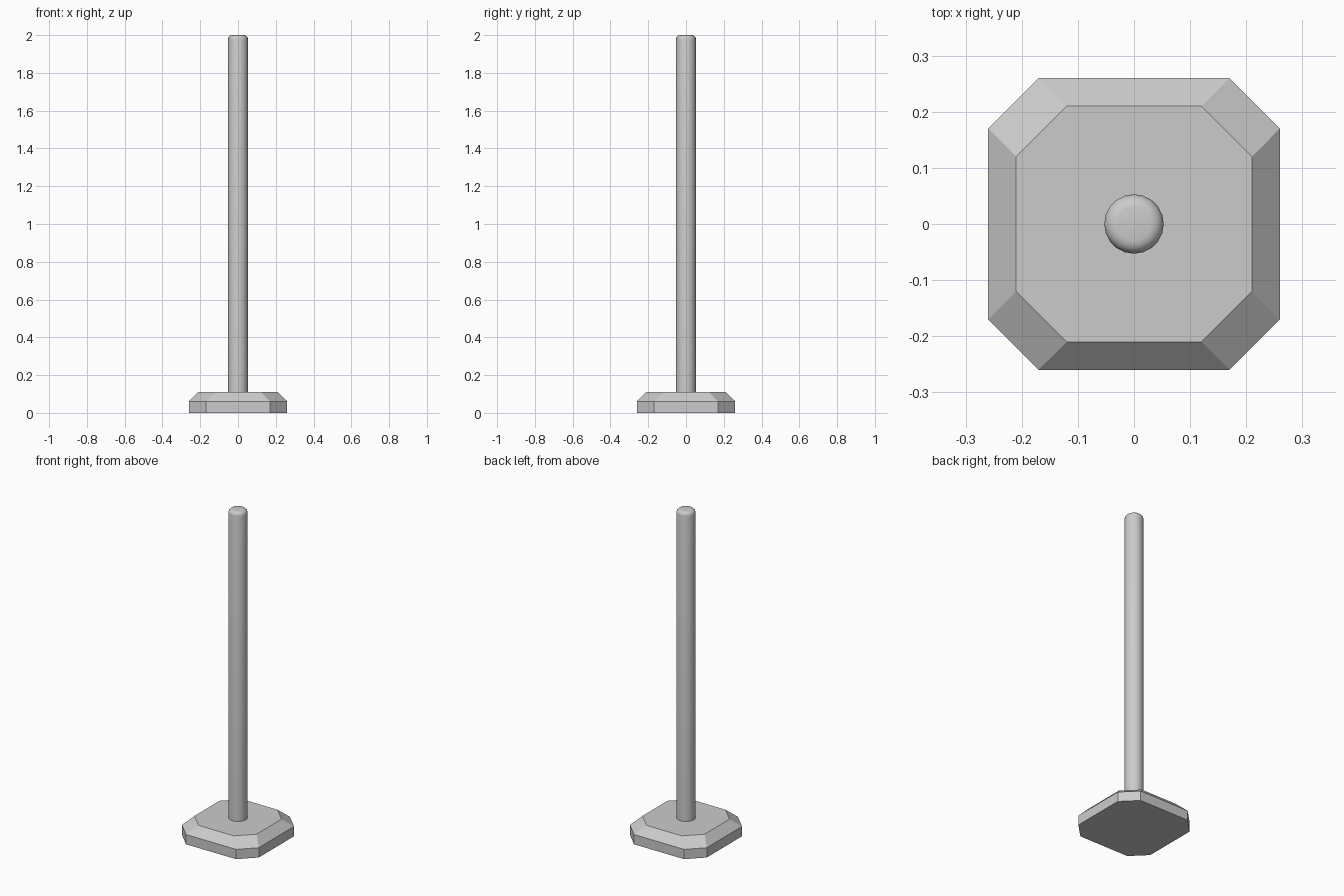
import bpy, bmesh, math

if "Cube" in bpy.data.objects:
    bpy.data.objects.remove(bpy.data.objects["Cube"])


def loft(name, rings):
    """Skin a stack of equal-length vertex rings and cap both ends."""
    bm = bmesh.new()
    loops = [[bm.verts.new(p) for p in ring] for ring in rings]
    n = len(loops[0])
    for low, high in zip(loops, loops[1:]):
        for i in range(n):
            j = (i + 1) % n
            bm.faces.new((low[i], low[j], high[j], high[i]))
    bm.faces.new(loops[0][::-1])
    bm.faces.new(loops[-1])
    mesh = bpy.data.meshes.new(name)
    bm.to_mesh(mesh)
    bm.free()
    obj = bpy.data.objects.new(name, mesh)
    bpy.context.collection.objects.link(obj)
    return obj


def cut_square(half, flat, z):
    """Square outline with its corners cut off."""
    return [(half, -flat, z), (half, flat, z), (flat, half, z), (-flat, half, z),
            (-half, flat, z), (-half, -flat, z), (-flat, -half, z), (flat, -half, z)]


def circle(radius, z, sides=20):
    steps = [2 * math.pi * i / sides for i in range(sides)]
    return [(radius * math.cos(a), radius * math.sin(a), z) for a in steps]


# Base plate: straight rim with a sloped upper edge, flat shaded
loft("base_plate", [cut_square(0.26, 0.17, 0),
                    cut_square(0.26, 0.17, 0.06),
                    cut_square(0.21, 0.12, 0.11)])

# Pole: round shaft with a rounded top rim
R, BEVEL, TOP, STEPS = 0.053, 0.023, 2.0, 4
rings = [circle(R, 0.10)]
for i in range(STEPS + 1):
    a = math.pi / 2 * i / STEPS
    rings.append(circle(R - BEVEL + BEVEL * math.cos(a), TOP - BEVEL + BEVEL * math.sin(a)))
pole = loft("pole", rings)
bpy.context.view_layer.objects.active = pole
pole.select_set(True)
bpy.ops.object.shade_smooth_by_angle(angle=math.radians(35))
